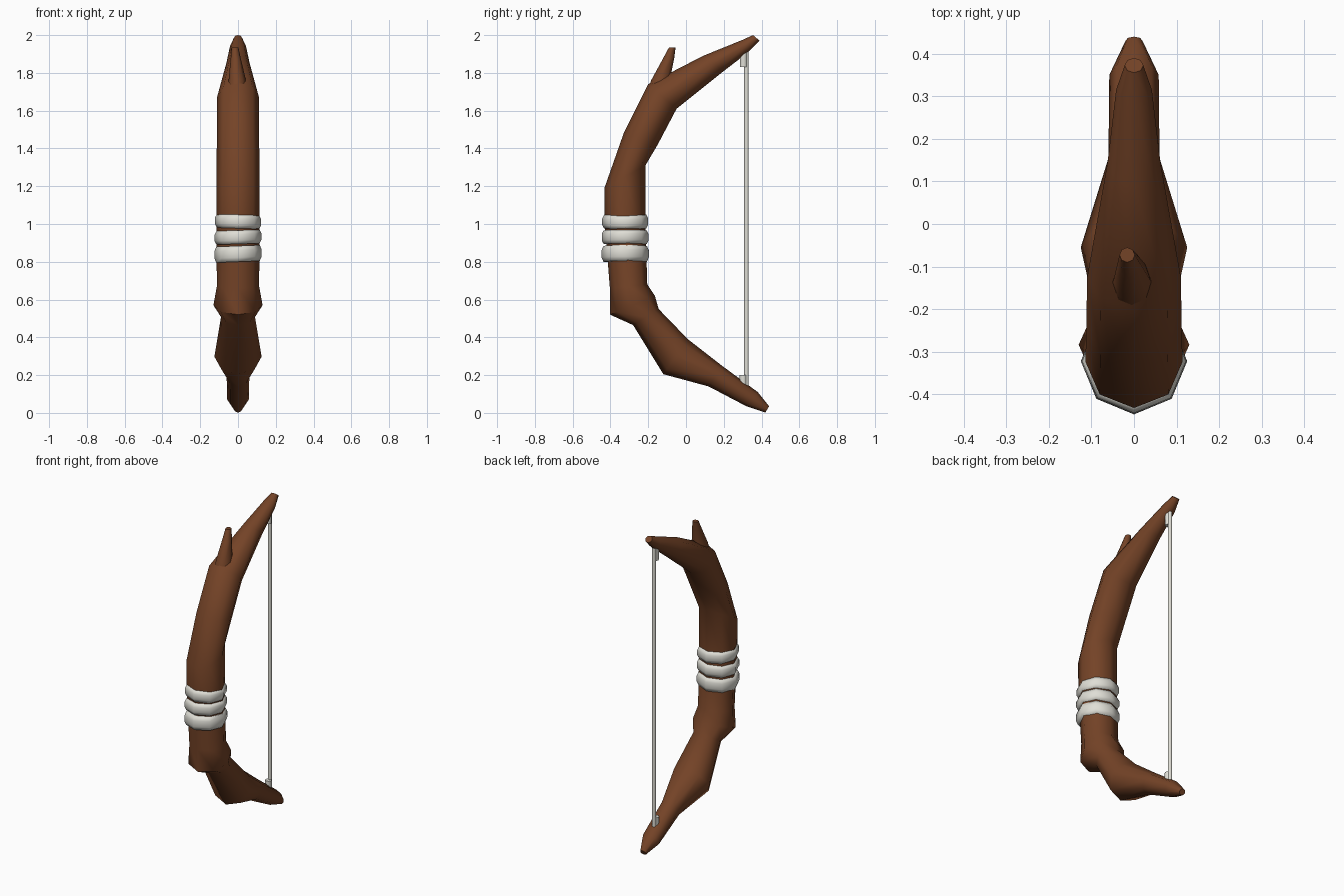
import bpy, bmesh, math
from mathutils import Vector

if "Cube" in bpy.data.objects:
    bpy.data.objects.remove(bpy.data.objects["Cube"])


def material(name, rgb):
    m = bpy.data.materials.new(name)
    m.diffuse_color = (*rgb, 1)
    m.use_nodes = True
    m.node_tree.nodes["Principled BSDF"].inputs["Base Color"].default_value = m.diffuse_color
    return m


WOOD = material("brown wood", (0.175, 0.056, 0.02))
CLOTH = material("pale wrap", (0.74, 0.73, 0.67))


def finish(name, bm, mat, angle=60):
    bmesh.ops.recalc_face_normals(bm, faces=bm.faces)
    me = bpy.data.meshes.new(name)
    bm.to_mesh(me)
    bm.free()
    me.materials.append(mat)
    ob = bpy.data.objects.new(name, me)
    bpy.context.collection.objects.link(ob)
    bpy.ops.object.select_all(action='DESELECT')
    bpy.context.view_layer.objects.active = ob
    ob.select_set(True)
    bpy.ops.object.shade_smooth_by_angle(angle=math.radians(angle))
    return ob


def loft(name, sections, mat, sides=8, angle=60):
    """Sections: (outer y, z, inner y, z, half width, x offset)."""
    bm = bmesh.new()
    rings = []
    for y0, z0, y1, z1, hw, x in sections:
        a, b = Vector((x, y0, z0)), Vector((x, y1, z1))
        mid, half = (a + b) / 2, (a - b) / 2
        ring = []
        for i in range(sides):
            t = math.tau * i / sides
            ring.append(bm.verts.new(mid + half * math.cos(t) + Vector((hw * math.sin(t), 0, 0))))
        rings.append(ring)
    for r, s in zip(rings, rings[1:]):
        for i in range(sides):
            j = (i + 1) % sides
            bm.faces.new((r[i], r[j], s[j], s[i]))
    bm.faces.new(rings[0])
    bm.faces.new(rings[-1])
    return finish(name, bm, mat, angle)


# Bow body, upper tip down to lower tip
loft("bow_limb", [
    (0.355, 2.00, 0.39, 1.97, 0.022, 0),
    (0.30, 1.975, 0.33, 1.91, 0.042, 0),
    (0.09, 1.89, 0.20, 1.81, 0.062, 0),
    (-0.20, 1.74, -0.05, 1.61, 0.11, 0),
    (-0.33, 1.48, -0.15, 1.42, 0.112, 0),
    (-0.432, 1.19, -0.215, 1.31, 0.114, 0),
    (-0.43, 1.00, -0.215, 1.00, 0.114, 0),
    (-0.403, 0.66, -0.205, 0.68, 0.112, 0),
    (-0.402, 0.52, -0.165, 0.62, 0.13, 0),
    (-0.28, 0.465, -0.145, 0.55, 0.09, 0),
    (-0.12, 0.205, 0.01, 0.39, 0.125, 0),
    (0.12, 0.14, 0.19, 0.25, 0.06, 0),
    (0.32, 0.035, 0.38, 0.11, 0.058, 0),
    (0.42, 0.002, 0.44, 0.035, 0.02, 0),
], WOOD)

# Branch stub near the upper bend
loft("branch_stub", [
    (-0.205, 1.70, -0.08, 1.72, 0.05, -0.004),
    (-0.185, 1.76, -0.078, 1.80, 0.043, -0.005),
    (-0.125, 1.87, -0.062, 1.88, 0.027, -0.012),
    (-0.09, 1.935, -0.055, 1.935, 0.018, -0.016),
], WOOD)

# Grip wraps: rounded bands, each tilted a little
for k, (z, h, r, tilt) in enumerate([(1.013, 0.036, 0.122, -0.03),
                                     (0.93, 0.036, 0.124, 0.03),
                                     (0.842, 0.042, 0.125, 0.04)]):
    bm = bmesh.new()
    profile = [(0.095, -1), (r - 0.01, -1), (r, -0.45), (r, 0.45), (r - 0.01, 1), (0.095, 1)]
    cols = []
    for i in range(8):
        t = math.tau * i / 8
        cols.append([bm.verts.new((p * math.sin(t), -0.322 - p * math.cos(t),
                                   z + h * q + p * math.sin(t) * tilt)) for p, q in profile])
    for i in range(8):
        a, b = cols[i], cols[(i + 1) % 8]
        for j in range(6):
            n = (j + 1) % 6
            bm.faces.new((a[j], b[j], b[n], a[n]))
    finish(f"grip_wrap_{k + 1}", bm, CLOTH, 70)


def rod(name, y, z0, z1, r):
    loft(name, [(y - r, z, y + r, z, r, 0) for z in (z0, z1)], CLOTH)


# Bowstring and the loops tying it to both limbs
rod("bowstring", 0.32, 0.12, 1.93, 0.012)
rod("upper_string_loop", 0.305, 1.83, 1.92, 0.02)
rod("lower_string_loop", 0.303, 0.13, 0.20, 0.02)
